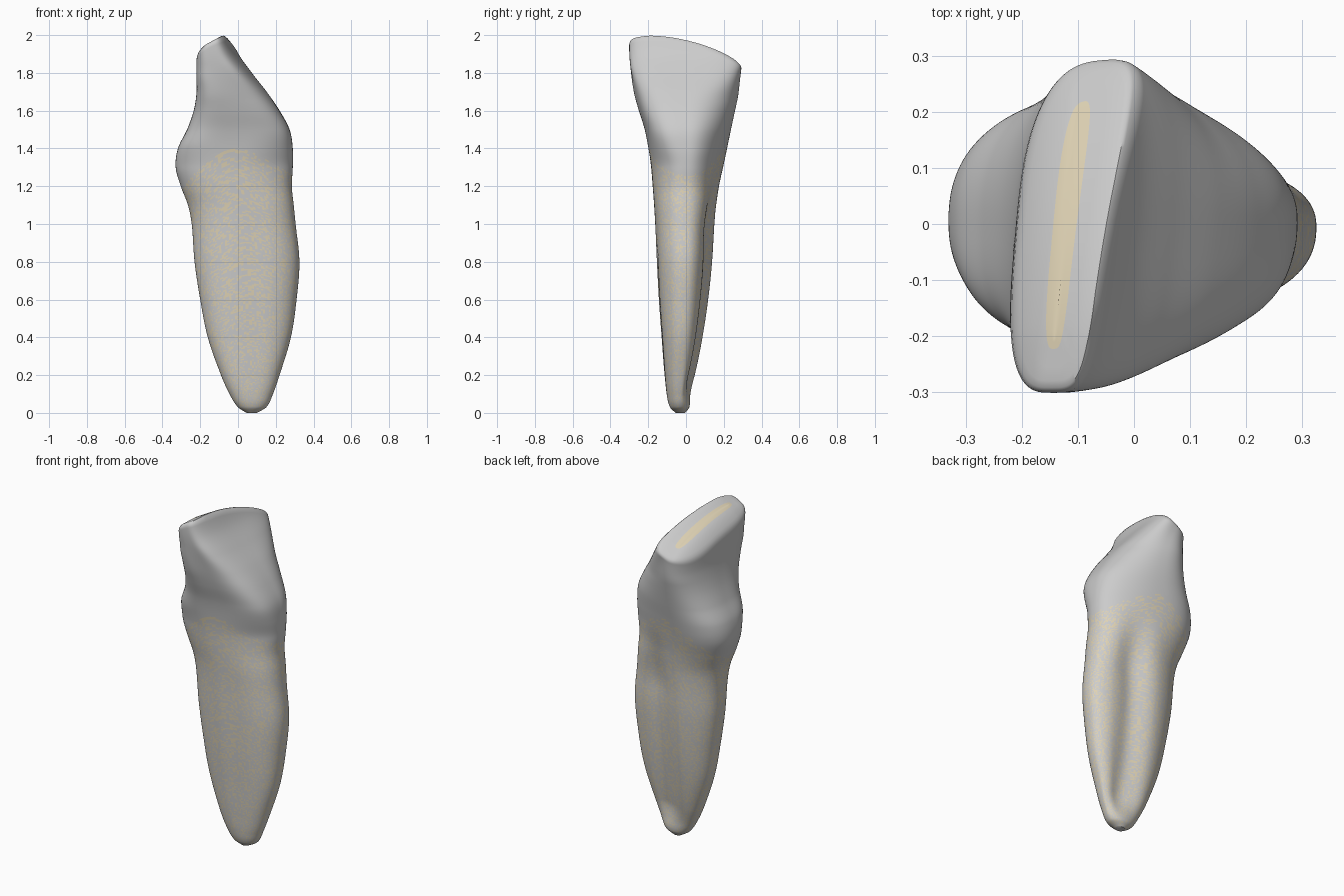
import bpy, bmesh, math, random

if "Cube" in bpy.data.objects:
    bpy.data.objects.remove(bpy.data.objects["Cube"])

random.seed(4)
N = 144  # vertices around each ring

# Cross-sections: z, x min, x max, y min, y max, squareness
ROWS = [
    (0.00, 0.045, 0.10, -0.055, -0.005, 2.0),
    (0.03, 0.00, 0.15, -0.085, 0.02, 2.1),
    (0.10, -0.045, 0.185, -0.105, 0.04, 2.2),
    (0.20, -0.09, 0.22, -0.118, 0.065, 2.3),
    (0.40, -0.16, 0.28, -0.133, 0.10, 2.3),
    (0.60, -0.20, 0.31, -0.147, 0.128, 2.3),
    (0.80, -0.23, 0.325, -0.157, 0.147, 2.3),
    (1.00, -0.245, 0.305, -0.165, 0.157, 2.3),
    (1.10, -0.265, 0.295, -0.17, 0.163, 2.3),
    (1.20, -0.303, 0.285, -0.176, 0.173, 2.3),
    (1.30, -0.33, 0.29, -0.183, 0.19, 2.3),
    (1.40, -0.318, 0.29, -0.195, 0.21, 2.3),
    (1.50, -0.27, 0.273, -0.213, 0.23, 2.3),
    (1.60, -0.233, 0.22, -0.243, 0.25, 2.4),
    (1.70, -0.213, 0.15, -0.27, 0.27, 2.6),
    (1.80, -0.21, 0.068, -0.29, 0.29, 3.0),
    (1.90, -0.208, -0.006, -0.30, 0.31, 3.4),
    (2.02, -0.198, -0.06, -0.30, 0.315, 3.6),
]


def smooth(a, b, v):
    t = min(1, max(0, (v - a) / (b - a)))
    return t * t * (3 - 2 * t)


def slope(i, k):
    a, b = ROWS[max(0, i - 1)], ROWS[min(len(ROWS) - 1, i + 1)]
    return (b[k] - a[k]) / (b[0] - a[0])


def section(z):
    z = min(max(z, 0), 2.019)
    i = next(j for j in range(len(ROWS) - 1) if z < ROWS[j + 1][0])
    p, q = ROWS[i], ROWS[i + 1]
    h = q[0] - p[0]
    t = (z - p[0]) / h
    return [(2*t**3 - 3*t*t + 1) * p[k] + (t**3 - 2*t*t + t) * h * slope(i, k)
            + (3*t*t - 2*t**3) * q[k] + (t**3 - t*t) * h * slope(i + 1, k)
            for k in range(1, 6)]


def point(a, z):
    x0, x1, y0, y1, n = section(z)
    c, s = math.cos(a), math.sin(a)
    if s > 0:  # back end is rounder, front of the crown is fuller
        n = min(n, 2.3) + 0.5 * max(0, n - 2.3)
    else:
        n += 1.0 * smooth(1.3, 1.5, z) * (1 - smooth(1.75, 1.95, z))
    u = math.copysign(abs(c) ** (2 / n), c)
    v = math.copysign(abs(s) ** (2 / n), s)
    # crown narrows to the right; root has a thinner right lobe at the back
    crown = smooth(1.05, 1.35, z) * (1 - smooth(1.65, 1.85, z))
    v *= 1 - (0.22 if s > 0 else 0.10) * crown * u
    root = smooth(0, 0.2, z) * (1 - smooth(0.9, 1.35, z))
    if s > 0:
        v *= 1 - 0.22 * root * smooth(-0.1, 0.6, u)
    x = (x0 + x1) / 2 + u * (x1 - x0) / 2
    y = (y0 + y1) / 2 + v * (y1 - y0) / 2
    # long groove along the back of the root
    dip = root * math.exp(-((x - 0.09) / 0.085) ** 2)
    y += -0.045 * dip * smooth(0, 0.5, s) + 0.006 * dip * smooth(0, 0.5, -s)
    # biting edge is turned slightly
    return x + 0.09 * smooth(1.45, 1.8, z) * y, y, z


def edge_height(x, y):
    d = max(0, -0.135 + 0.1 * y - x)
    e = max(0, y + 0.2)
    return min(2.0, 2 + 0.55 * (x + 0.08) - 0.08 * e - 0.62 * e * e) - 7 * d * d


def top_of(a):
    z = 1.93
    for _ in range(25):
        x, y, _z = point(a, z)
        z = 0.5 * z + 0.5 * edge_height(x, y)
    return z


def neck(a):
    c = math.cos(a)
    return 1.40 - (0.22 if c < 0 else 0.14) * abs(c) ** 1.2


def inset(p, sx, sy, drop):
    x, y, _ = p
    dx = x + 0.122 - 0.1 * y
    y *= sy
    x = -0.122 + 0.1 * y + sx * dx
    return x, y, edge_height(x, y) - drop


def material(name, color):
    m = bpy.data.materials.new(name)
    m.diffuse_color = color
    m.use_nodes = True
    m.node_tree.nodes["Principled BSDF"].inputs["Base Color"].default_value = m.diffuse_color
    return m


def loft(name, rings, mats, pick, cap_start=False, cap_end=False):
    bm = bmesh.new()
    vs = [[bm.verts.new(p) for p in r] for r in rings]
    for i in range(len(vs) - 1):
        for j in range(N):
            k = (j + 1) % N
            f = bm.faces.new((vs[i][j], vs[i][k], vs[i + 1][k], vs[i + 1][j]))
            f.material_index = pick(i)
    if cap_start:
        bm.faces.new(vs[0][::-1]).material_index = pick(0)
    if cap_end:
        bm.faces.new(vs[-1]).material_index = pick(len(vs) - 1)
    me = bpy.data.meshes.new(name)
    bm.to_mesh(me)
    bm.free()
    for m in mats:
        me.materials.append(m)
    ob = bpy.data.objects.new(name, me)
    bpy.context.collection.objects.link(ob)
    bpy.context.view_layer.objects.active = ob
    ob.select_set(True)
    bpy.ops.object.shade_smooth_by_angle(angle=math.radians(40))
    ob.select_set(False)


enamel = material("enamel", (0.8, 0.8, 0.8, 1))
dentin = material("dentin", (0.74, 0.65, 0.46, 1))
angles = [2 * math.pi * j / N for j in range(N)]

# Root: tip up to the curved neck line, with mottled colour
M = 200
root_rings = [[point(a, neck(a) * (i / M) ** 1.15) for a in angles] for i in range(M + 1)]
loft("root", root_rings, [enamel, dentin],
     lambda i: int(random.random() < 0.36), cap_start=True)

# Crown: neck line up to the slanted biting edge
tops = [top_of(a) for a in angles]
K = 70
crown_rings = [[point(a, neck(a) + 0.965 * i / K * (t - neck(a)))
                for a, t in zip(angles, tops)] for i in range(K + 1)]
rim = [point(a, t) for a, t in zip(angles, tops)]

# Worn biting surface with a bare strip in the middle
for sx, sy, drop in [(0.98, 0.99, 0.009), (0.92, 0.97, 0.003), (0.82, 0.93, 0),
                     (0.5, 0.85, 0), (0.25, 0.74, 0), (0.1, 0.7, 0), (0.01, 0.68, 0)]:
    crown_rings.append([inset(p, sx, sy, drop) for p in rim])
strip = len(crown_rings) - 3
loft("crown", crown_rings, [enamel, dentin], lambda i: int(i >= strip), cap_end=True)
